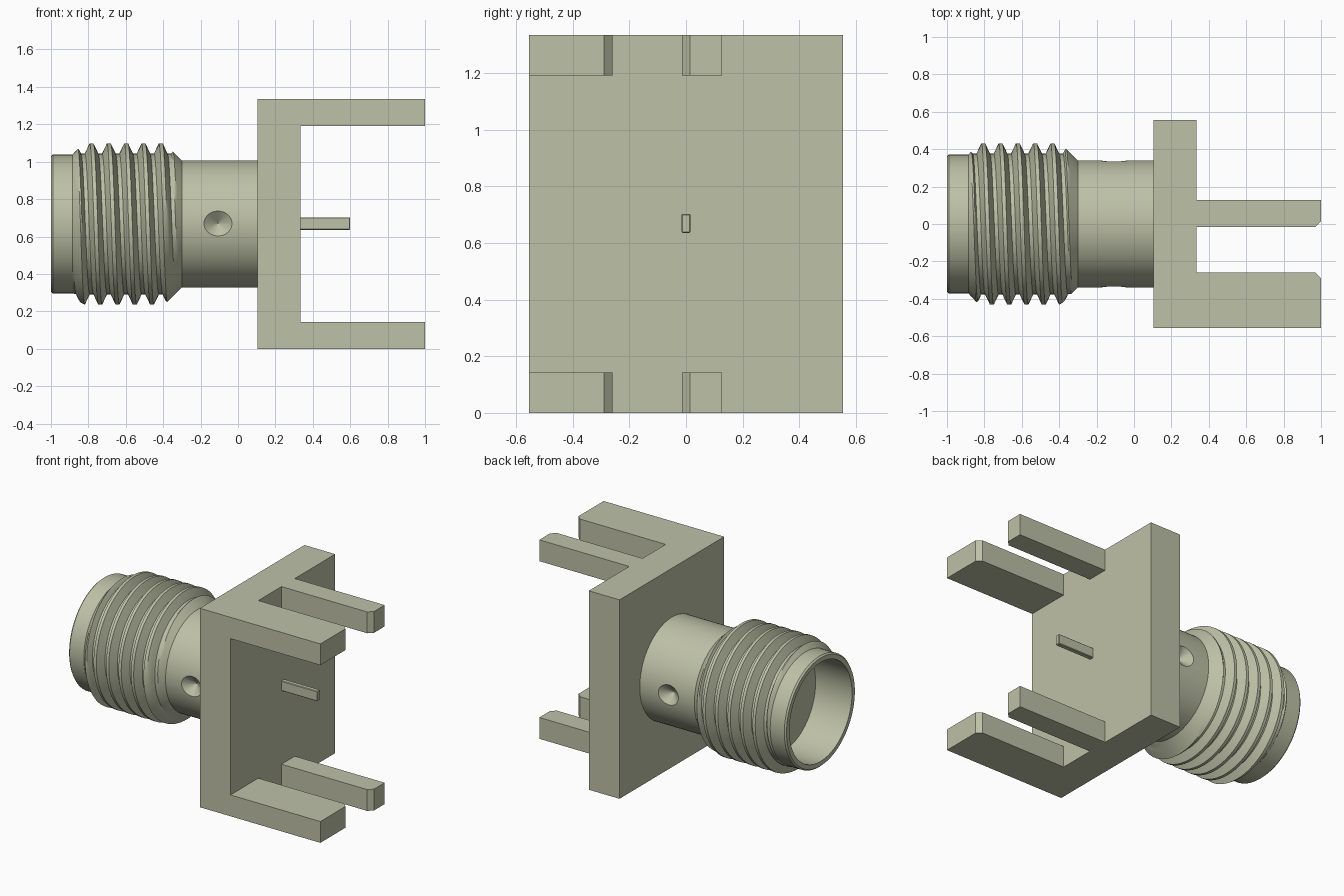
import bpy, bmesh, math

cube = bpy.data.objects.get("Cube")
if cube:
    bpy.data.objects.remove(cube, do_unlink=True)

AXIS_Z = 0.667      # height of the barrel axis
HEIGHT = 1.335
SIDES = 96

# One metal colour for everything
metal = bpy.data.materials.new("pale brass")
metal.use_nodes = True
COLOUR = (0.515, 0.533, 0.386, 1)
metal.diffuse_color = COLOUR
metal.node_tree.nodes["Principled BSDF"].inputs["Base Color"].default_value = COLOUR


def make_object(name, bm, smooth=False):
    bmesh.ops.recalc_face_normals(bm, faces=bm.faces)
    mesh = bpy.data.meshes.new(name)
    bm.to_mesh(mesh)
    bm.free()
    mesh.materials.append(metal)
    obj = bpy.data.objects.new(name, mesh)
    bpy.context.collection.objects.link(obj)
    if smooth:
        shade(obj)
    return obj


def shade(obj):
    bpy.ops.object.select_all(action='DESELECT')
    obj.select_set(True)
    bpy.context.view_layer.objects.active = obj
    bpy.ops.object.shade_smooth_by_angle(angle=math.radians(28))


def prism(name, outline, z0, z1):
    """Extrude an outline in x, y from z0 to z1."""
    bm = bmesh.new()
    face = bm.faces.new([bm.verts.new((x, y, z0)) for x, y in outline])
    top = bmesh.ops.extrude_face_region(bm, geom=[face])["geom"]
    for v in top:
        if isinstance(v, bmesh.types.BMVert):
            v.co.z = z1
    return make_object(name, bm)


def on_axis(x, r, angle):
    """Point at radius r round the barrel axis, angle from the top towards the front."""
    return (x, -r * math.sin(angle), AXIS_Z + r * math.cos(angle))


def grid_barrel(name, column, shift=0):
    """Skin columns of (x, r) points round the axis; shift joins a helix to itself."""
    bm = bmesh.new()
    cols = []
    for i in range(SIDES):
        a = 2 * math.pi * i / SIDES
        cols.append([bm.verts.new(on_axis(x, r, a)) for x, r in column(a)])
    rows = len(cols[0])
    for i in range(SIDES):
        step = shift if i == SIDES - 1 else 0
        a, b = cols[i], cols[(i + 1) % SIDES]
        for j in range(rows - 1 - step):
            bm.faces.new((a[j], a[j + 1], b[j + 1 + step], b[j + step]))
    bmesh.ops.remove_doubles(bm, verts=bm.verts, dist=0.00005)
    loose = [v for v in bm.verts if not v.link_faces]
    bmesh.ops.delete(bm, geom=loose, context='VERTS')
    return make_object(name, bm, smooth=True)


# Mounting plate
prism("mounting_plate", [(0.105, -0.555), (0.333, -0.555), (0.333, 0.555), (0.105, 0.555)],
      0, HEIGHT)

# Two wide and two narrow legs, each with one chamfered tip corner
C = 0.03
wide = [(0.333, -0.555), (1, -0.555), (1, -0.26 - C), (1 - C, -0.26), (0.333, -0.26)]
narrow = [(0.333, -0.015), (1 - C, -0.015), (1, -0.015 + C), (1, 0.127), (0.333, 0.127)]
for level, z0, z1 in (("lower", 0, 0.143), ("upper", HEIGHT - 0.143, HEIGHT)):
    prism(level + "_wide_leg", wide, z0, z1)
    prism(level + "_narrow_leg", narrow, z0, z1)

# Centre pin
pin = prism("centre_pin", [(0.32, -0.016), (0.6, -0.016), (0.6, 0.016), (0.32, 0.016)],
            0.635, 0.703)
bevel = pin.modifiers.new("soft edges", 'BEVEL')
bevel.width = 0.004
bevel.segments = 1

# Nose: contact socket, bore floor, bore wall and rim
nose = [(-0.60, 0), (-0.60, 0.064), (-0.73, 0.064), (-0.73, 0.332), (-1, 0.332),
        (-1, 0.362), (-0.99, 0.371), (-0.885, 0.371)]
grid_barrel("nose_and_bore", lambda a: nose)

# Threaded section: helical ridge trimmed by a chamfer at each end
PITCH, CREST, ROOT = 0.0925, 0.431, 0.376
X0, X1 = -0.885, -0.30
KNOTS = [(-0.010, 1), (0.010, 1), (0.0187, 0.667), (0.0274, 0.333), (0.036, 0),
         (0.0565, 0), (0.0652, 0.333), (0.0738, 0.667)]


def thread_column(a):
    points = []
    for k in range(-3, 9):
        for dx, h in KNOTS:
            x = -0.783 + PITCH * (k + a / (2 * math.pi)) + dx
            x = min(max(x, X0), X1)
            r = min(ROOT + (CREST - ROOT) * h, 0.371 + 1.1 * (x - X0), 0.34 + (X1 - x))
            points.append((x, r))
    return points


grid_barrel("threaded_section", thread_column, shift=len(KNOTS))

# Smooth neck between thread and plate
neck_profile = [(-0.30, 0), (-0.30, 0.34), (0.12, 0.34), (0.12, 0)]
neck = grid_barrel("neck", lambda a: neck_profile)

# Conical dimple drilled into the front and back of the neck
for side in (-1, 1):
    bpy.ops.mesh.primitive_cone_add(vertices=40, radius1=0.125, radius2=0, depth=0.10,
                                    location=(-0.107, side * 0.33, AXIS_Z + 0.003),
                                    rotation=(side * math.pi / 2, 0, 0))
    cutter = bpy.context.object
    cutter.name = "dimple_cutter"
    cutter.hide_render = True
    cutter.data.materials.append(metal)
    cut = neck.modifiers.new("dimple", 'BOOLEAN')
    cut.operation = 'DIFFERENCE'
    cut.solver = 'EXACT'
    cut.object = cutter
    bpy.ops.object.select_all(action='DESELECT')
    bpy.context.view_layer.objects.active = neck
    neck.select_set(True)
    bpy.ops.object.modifier_apply(modifier=cut.name)
    bpy.data.objects.remove(cutter, do_unlink=True)
shade(neck)
